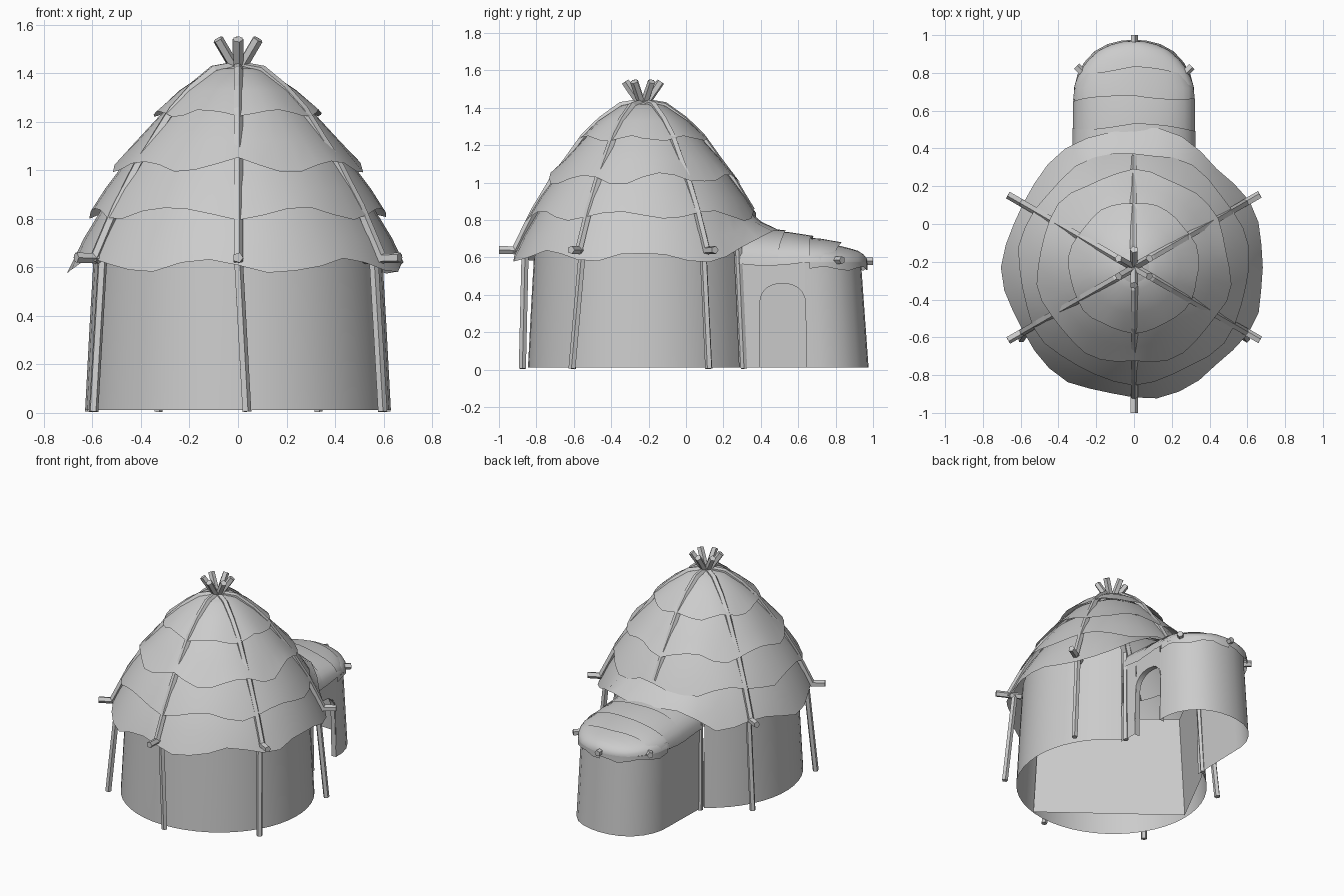
import bpy, bmesh, random
from math import sin, cos, pi, radians
from mathutils import Vector

if "Cube" in bpy.data.objects:
    bpy.data.objects.remove(bpy.data.objects["Cube"])

random.seed(4)
CY = -0.23          # hut centre on y
BASE = 0.012


def finish(name, bm, angle=40):
    bmesh.ops.remove_doubles(bm, verts=bm.verts, dist=0.0005)
    me = bpy.data.meshes.new(name)
    bm.to_mesh(me)
    bm.free()
    ob = bpy.data.objects.new(name, me)
    bpy.context.collection.objects.link(ob)
    if angle:
        bpy.ops.object.select_all(action='DESELECT')
        ob.select_set(True)
        bpy.context.view_layer.objects.active = ob
        bpy.ops.object.shade_smooth_by_angle(angle=radians(angle))
    return ob


def grid(name, rows, closed=False, angle=40):
    bm = bmesh.new()
    vs = [[bm.verts.new(p) for p in row] for row in rows]
    n = len(rows[0])
    for a, b in zip(vs, vs[1:]):
        for i in range(n if closed else n - 1):
            j = (i + 1) % n
            bm.faces.new((a[i], a[j], b[j], b[i]))
    return finish(name, bm, angle)


def pole(name, pts, side, radius=0.018, sides=5):
    """Faceted pole through pts; side is a vector square to the path."""
    pts = [Vector(p) for p in pts]
    bm = bmesh.new()
    rings = []
    for i, p in enumerate(pts):
        d = (pts[min(i + 1, len(pts) - 1)] - pts[max(i - 1, 0)]).normalized()
        s = (side - d * side.dot(d)).normalized()
        u = d.cross(s)
        rings.append([bm.verts.new(p + radius * (s * cos(2 * pi * k / sides) + u * sin(2 * pi * k / sides)))
                      for k in range(sides)])
    for a, b in zip(rings, rings[1:]):
        for k in range(sides):
            j = (k + 1) % sides
            bm.faces.new((a[k], a[j], b[j], b[k]))
    bm.faces.new(rings[0][::-1])
    bm.faces.new(rings[-1])
    return finish(name, bm, 0)


def polar(r, a, z, sx=1.0):
    return (sx * r * cos(a), CY + r * sin(a), z)


# Main wall, open towards the annex
angles = [radians(123 + 294 * i / 40) for i in range(41)]
grid("hut_wall", [[polar(r, a, z, 1.025) for a in angles]
                  for r, z in ((0.615, BASE), (0.597, 0.36), (0.575, 0.74))])

# Flat panels lining the far inside of the hut
lining = [radians(d) for d in (287, 178, 127)]
grid("inner_lining", [[polar(r, a, z) for a in lining] for r, z in ((0.61, BASE), (0.565, 0.72))], angle=0)

# Overlapping roof layers with ragged lower edges
layers = [
    ((0.69, 0.605), (0.635, 0.72), (0.55, 0.86), (0.50, 0.93)),
    ((0.61, 0.825), (0.55, 0.92), (0.46, 1.04), (0.42, 1.09)),
    ((0.51, 1.02), (0.42, 1.12), (0.30, 1.25), (0.26, 1.28)),
    ((0.345, 1.235), (0.24, 1.33), (0.12, 1.41), (0.08, 1.42)),
    ((0.15, 1.375), (0.09, 1.415), (0.03, 1.43), (0.002, 1.435)),
]
N = 36
for li, prof in enumerate(layers):
    amp = 0.024 if li < 3 else 0.012
    phase = random.uniform(0, 6)
    rows = [[] for _ in prof]
    for i in range(N):
        a = 2 * pi * i / N
        wave = amp * sin(7 * a + phase) + random.uniform(-0.4, 0.4) * amp
        off = abs(a - pi / 2)
        k = max(0, min(1, (0.75 - off) / 0.35)) if li == 0 else 0   # lifted over the annex
        for j, (r, z) in enumerate(prof):
            dz = (wave * (1 - k) + 0.135 * k, 0.07 * k, 0, 0)[j]
            dr = ((0.045 * k - wave * 0.5) if j == 0 else 0)
            rows[j].append(polar(r + dr, a, z + dz))
    grid("roof_layer_%d" % (li + 1), rows, closed=True)

# Roof ribs, crossing tips, pegs and posts
rib = ((0.69, 0.625), (0.58, 0.85), (0.53, 0.932), (0.472, 1.03), (0.398, 1.128),
       (0.312, 1.248), (0.222, 1.335), (0.115, 1.412), (0.03, 1.425))
for i in range(6):
    a = radians(30 + 60 * i)
    t = Vector((-sin(a), cos(a), 0))
    back = i == 1
    path = [polar(r, a, z) for r, z in (rib[1:] if back else rib)]
    pole("roof_rib_%d" % i, path, t, 0.021)
    pole("pole_tip_%d" % i, [polar(0.0, a, 1.40), polar(0.095, a, 1.54)], t, 0.022)
    if not back:
        pole("peg_%d" % i, [polar(0.60, a, 0.635), polar(0.77, a, 0.64)], t, 0.022)
        lean = {4: 0.035, 0: 0.0, 3: 0.03, 2: 0.0, 5: -0.03}[i]
        r0, r1 = (0.645, 0.63) if i == 4 else (0.705, 0.645)
        top, foot = Vector(polar(r1, a, 0.64)), Vector(polar(r0, a, 0.005))
        pole("post_%d" % i, [foot + t * lean, top], t, 0.02)
for s in (1, -1):
    pole("junction_post", [(0.33 * s, 0.31, 0.005), (0.31 * s, 0.28, 0.68)], Vector((1, 0, 0)), 0.018)

# Annex wall: U-shaped, with an arched doorway on the right
D0, D1, DTOP = 0.395, 0.645, 0.46
half = [(0.32, 0.66), (0.318, 0.72), (0.30, 0.79), (0.265, 0.855), (0.21, 0.915), (0.14, 0.953), (0.07, 0.971), (0, 0.977)]
LEAN = 0.955


def wall_strip(name, plan, bottoms=None):
    bottoms = bottoms or [BASE] * len(plan)
    rows = []
    for f in (0, 0.5, 1):
        row = []
        for (x, y), b in zip(plan, bottoms):
            z = b + (0.61 - b) * f
            k = 1 - (1 - LEAN) * z / 0.61
            row.append((x * k, y * k if y > 0.7 else y - (1 - k) * max(0, y - 0.4), z))
        rows.append(row)
    grid(name, rows)


loop = half + [(-x, y) for x, y in half[-2::-1]] + [(-0.325, 0.45), (-0.33, 0.26)]
wall_strip("annex_wall", [(0.321, D1)] + loop)
wall_strip("annex_wall_front", [(0.33, 0.26), (0.325, D0)])
arch = []
for i in range(13):
    u = -cos(pi * i / 12)
    arch.append(((D0 + D1) / 2 + u * (D1 - D0) / 2, 0.36 + (DTOP - 0.36) * (1 - abs(u) ** 2.4) ** 0.5))
wall_strip("annex_lintel", [(0.323, y) for y, z in arch], [z for y, z in arch])
rim = [(D0, BASE)] + arch + [(D1, BASE)]
grid("door_reveal", [[(x - 0.012 * z / 0.61, y, z) for y, z in rim] for x in (0.323, 0.285)])


# Annex roof: overlapping vaulted sheets ending in a rounded hood
def vault(y, w, ridge, wav=0.0):
    row = []
    for i in range(17):
        t = pi * i / 16
        eave = 0.565 + 0.012 * sin(11 * y + 5 * (t > 1))
        s = sin(t) ** 0.85 if 0 < i < 16 else 0
        row.append((w * cos(t), y - 0.03 * abs(cos(t)) * (wav > 0) + wav * sin(3 * t + y * 20),
                    eave + (ridge - eave) * s))
    return row


grid("annex_roof_1", [vault(0.28, 0.33, 0.76), vault(0.42, 0.325, 0.755), vault(0.53, 0.325, 0.745, 0.008)])
grid("annex_roof_2", [vault(0.42, 0.322, 0.735), vault(0.55, 0.322, 0.735), vault(0.685, 0.322, 0.715, 0.008)])
grid("annex_roof_3", [vault(0.60, 0.318, 0.71), vault(0.72, 0.315, 0.70), vault(0.83, 0.275, 0.68, 0.008)])
hood = ((0.66, 0.322, 0.68), (0.74, 0.313, 0.675), (0.81, 0.285, 0.665), (0.87, 0.24, 0.65),
        (0.92, 0.185, 0.635), (0.95, 0.12, 0.615), (0.965, 0.06, 0.595), (0.97, 0.002, 0.58))
grid("annex_hood", [vault(*h) for h in hood])
# hanging ragged edge of the hood
edge = [(w, y) for y, w, h in hood] + [(-w, y) for y, w, h in hood[::-1]]
grid("annex_hood_edge", [[(x, y, 0.575) for x, y in edge],
                         [(x, y, 0.54 + 0.012 * sin(i * 1.7)) for i, (x, y) in enumerate(edge)]])

# Annex pegs
pole("annex_peg_back", [(0, 0.88, 0.58), (0, 1.0, 0.58)], Vector((1, 0, 0)), 0.021)
for s in (1, -1):
    pole("annex_peg_side", [(0.24 * s, 0.77, 0.585), (0.305 * s, 0.835, 0.585)], Vector((0.7, -0.7 * s, 0)), 0.022)
